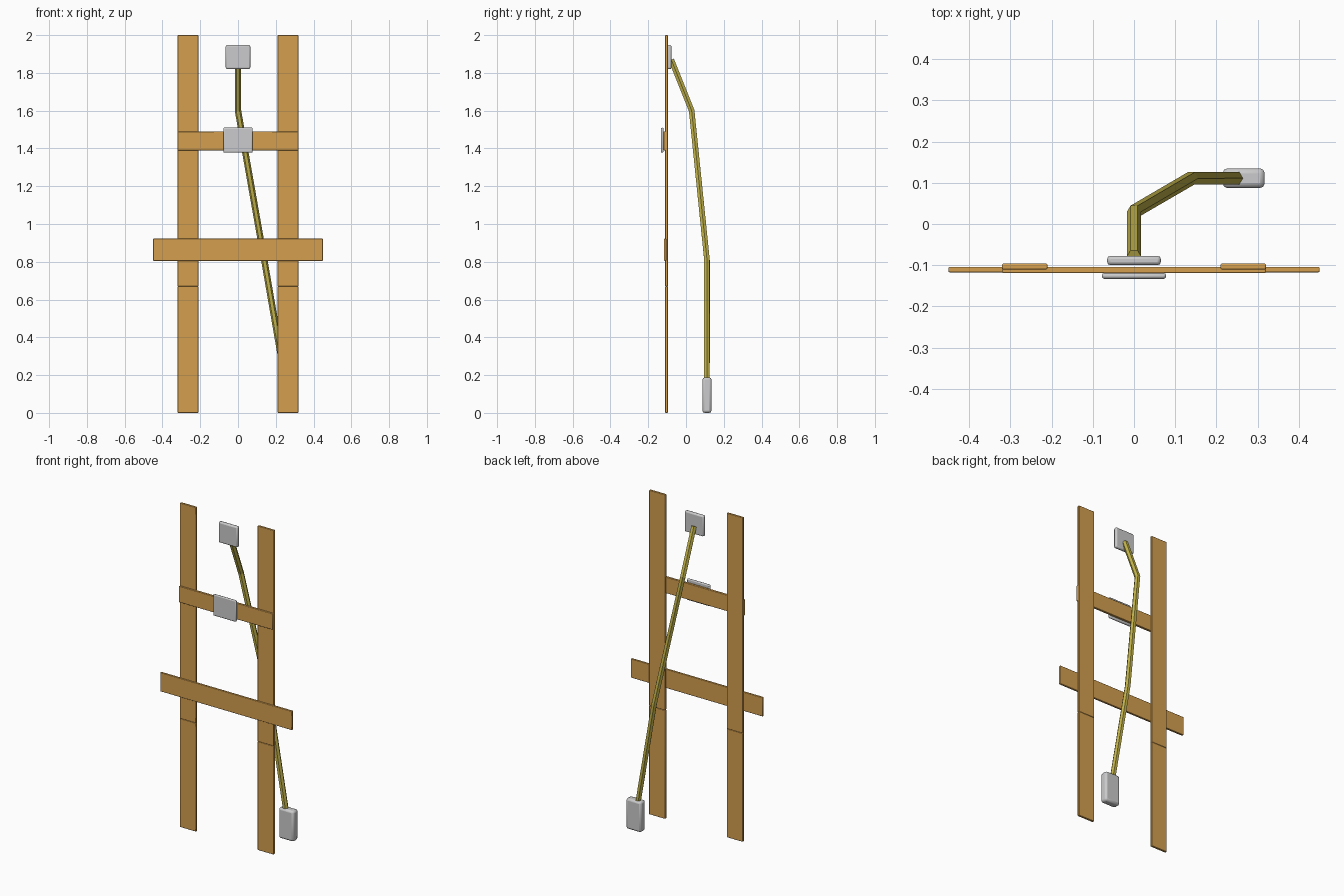
import bpy
import bmesh
from math import radians, pi
from mathutils import Vector, Matrix

default = bpy.data.objects.get("Cube")
if default:
    bpy.data.objects.remove(default, do_unlink=True)


def material(name, r, g, b):
    mat = bpy.data.materials.new(name)
    mat.use_nodes = True
    mat.diffuse_color = (r, g, b, 1)
    node = next(n for n in mat.node_tree.nodes if n.type == "BSDF_PRINCIPLED")
    node.inputs["Base Color"].default_value = (r, g, b, 1)
    return mat


wood = material("golden wood", 0.66, 0.35, 0.08)
metal = material("pale grey", 0.6, 0.6, 0.61)
rod_paint = material("olive yellow", 0.54, 0.45, 0.07)


def add_object(name, bm, mat):
    bmesh.ops.recalc_face_normals(bm, faces=bm.faces[:])
    mesh = bpy.data.meshes.new(name)
    bm.to_mesh(mesh)
    bm.free()
    mesh.materials.append(mat)
    obj = bpy.data.objects.new(name, mesh)
    bpy.context.collection.objects.link(obj)
    return obj


def block(name, x, y, z, mat, bevel, segments=2):
    """Rounded box from (min, max) ranges along each axis."""
    bm = bmesh.new()
    bmesh.ops.create_cube(bm, size=1)
    for v in bm.verts:
        v.co = [(a + b) / 2 + c * (b - a) for (a, b), c in zip((x, y, z), v.co)]
    obj = add_object(name, bm, mat)
    mod = obj.modifiers.new("rounded edges", "BEVEL")
    mod.width = bevel
    mod.segments = segments
    bpy.ops.object.select_all(action="DESELECT")
    obj.select_set(True)
    bpy.context.view_layer.objects.active = obj
    bpy.ops.object.shade_smooth_by_angle(angle=radians(35))
    return obj


# Uprights, each made of a lower and an upper plank
for side, s in (("left", 1), ("right", -1)):
    x = sorted((s * 0.21, s * 0.32))
    block(f"{side}_lower_upright", x, (-0.11, -0.096), (0, 0.67), wood, 0.003)
    block(f"{side}_upper_upright", x, (-0.11, -0.096), (0.67, 2), wood, 0.003)

# Cross planks
block("upper_crossbar", (-0.32, 0.32), (-0.119, -0.104), (1.39, 1.49), wood, 0.003)
block("lower_crossbar", (-0.45, 0.45), (-0.117, -0.104), (0.805, 0.922), wood, 0.003)

# Grey plates and the foot of the prop
block("crossbar_plate", (-0.078, 0.078), (-0.133, -0.119), (1.378, 1.51), metal, 0.006)
block("top_plate", (-0.065, 0.065), (-0.1, -0.077), (1.82, 1.948), metal, 0.008)
block("foot_block", (0.215, 0.317), (0.087, 0.135), (0, 0.188), metal, 0.012)

# Bent six-sided prop rod, swept with mitred joints
path = [Vector(p) for p in ((0, -0.078, 1.87), (0, 0.03, 1.6),
                            (0.139, 0.111, 0.81), (0.262, 0.111, 0.1))]
bm = bmesh.new()
rings = []
for i, p in enumerate(path):
    before = (p - path[i - 1]).normalized() if i else Vector()
    after = (path[i + 1] - p).normalized() if i + 1 < len(path) else Vector()
    along = (before + after).normalized()
    across = (Vector((1, 0, 0)) - along * along.x).normalized()
    rings.append([bm.verts.new(p + 0.017 * (Matrix.Rotation(k * pi / 3, 3, along) @ across))
                  for k in range(6)])
for a, b in zip(rings, rings[1:]):
    for k in range(6):
        j = (k + 1) % 6
        bm.faces.new((a[k], a[j], b[j], b[k]))
bm.faces.new(rings[0])
bm.faces.new(rings[-1])
add_object("prop_rod", bm, rod_paint)
